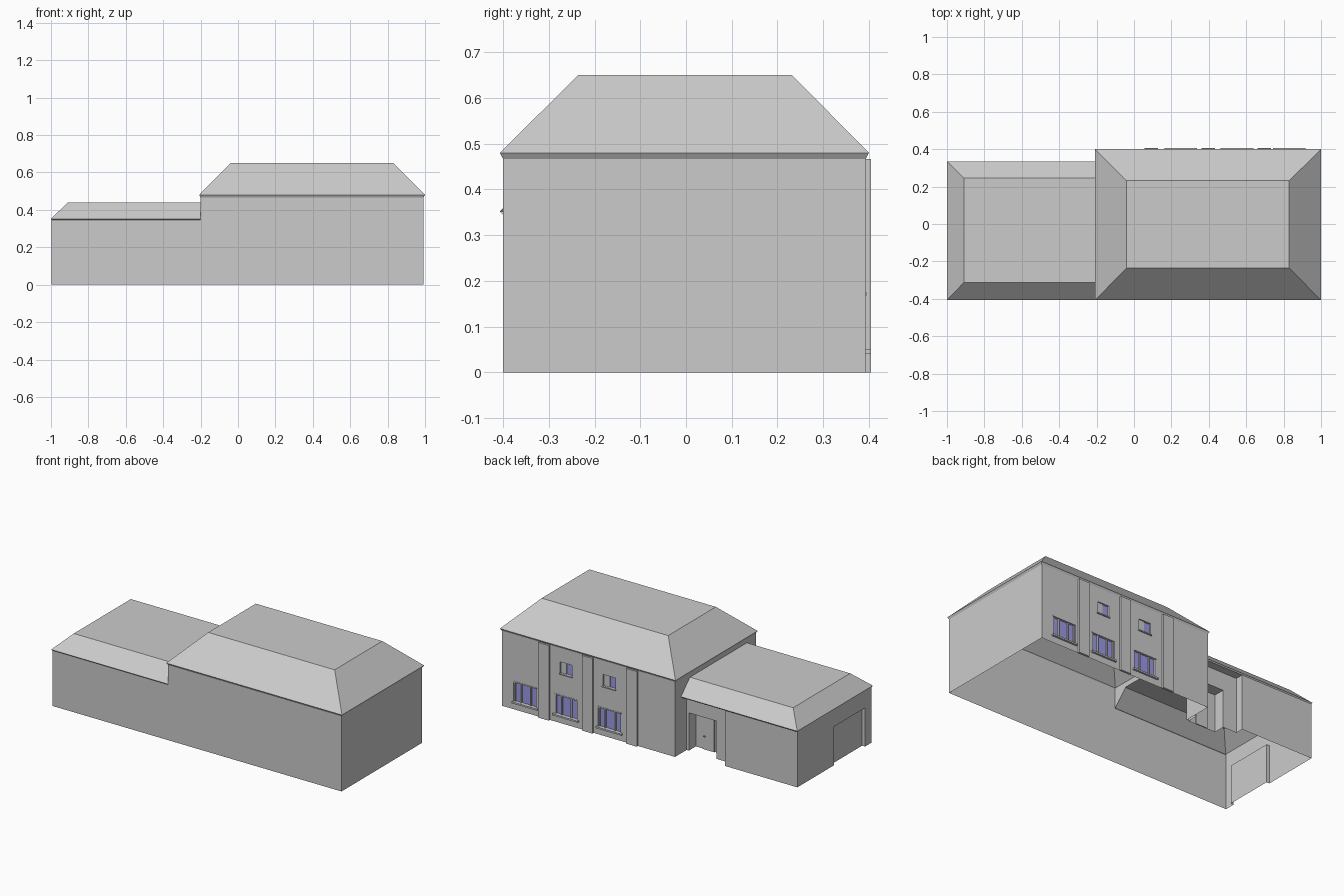
import bpy
import bmesh
from mathutils import Vector

cube = bpy.data.objects.get("Cube")
if cube:
    bpy.data.objects.remove(cube, do_unlink=True)


def material(name, rgb):
    m = bpy.data.materials.new(name)
    m.use_nodes = True
    m.diffuse_color = (*rgb, 1)
    m.node_tree.nodes["Principled BSDF"].inputs["Base Color"].default_value = (*rgb, 1)
    return m


GREY = material("grey plaster", (0.6, 0.6, 0.6))
GLASS = material("blue glass", (0.33, 0.33, 0.82))
X, Y, Z = Vector((1, 0, 0)), Vector((0, 1, 0)), Vector((0, 0, 1))


def face(bm, pts, out, mat=0):
    """Add a face whose normal points along out."""
    f = bm.faces.new([bm.verts.new(p) for p in pts])
    f.normal_update()
    if f.normal.dot(out) < 0:
        f.normal_flip()
    f.material_index = mat


def finish(name, bm):
    bmesh.ops.remove_doubles(bm, verts=bm.verts[:], dist=0.0002)
    me = bpy.data.meshes.new(name)
    bm.to_mesh(me)
    bm.free()
    me.materials.append(GREY)
    me.materials.append(GLASS)
    ob = bpy.data.objects.new(name, me)
    bpy.context.collection.objects.link(ob)
    return ob


def sheet(name, pts, out):
    bm = bmesh.new()
    face(bm, pts, out)
    return finish(name, bm)


def box(name, x0, x1, y0, y1, z0, z1):
    bm = bmesh.new()
    bmesh.ops.create_cube(bm, size=1)
    for v in bm.verts:
        v.co = ((x0 + x1) / 2 + v.co.x * (x1 - x0),
                (y0 + y1) / 2 + v.co.y * (y1 - y0),
                (z0 + z1) / 2 + v.co.z * (z1 - z0))
    return finish(name, bm)


def wall(name, origin, along, out, u0, u1, height, holes):
    """Wall sheet with recessed openings (u0, u1, z0, z1, depth, material)."""
    bm = bmesh.new()

    def at(u, z, d=0):
        return origin + along * u + Z * z - out * d

    us = sorted({u0, u1, *(h[0] for h in holes), *(h[1] for h in holes)})
    zs = sorted({0, height, *(h[2] for h in holes), *(h[3] for h in holes)})
    for a, b in zip(us, us[1:]):
        for c, d in zip(zs, zs[1:]):
            mu, mz = (a + b) / 2, (c + d) / 2
            if not any(h[0] < mu < h[1] and h[2] < mz < h[3] for h in holes):
                face(bm, [at(a, c), at(b, c), at(b, d), at(a, d)], out)
    for a, b, c, d, depth, mat in holes:
        rim = [(a, c), (b, c), (b, d), (a, d)]
        mid = at((a + b) / 2, (c + d) / 2)
        face(bm, [at(u, z, depth) for u, z in rim], out, mat)
        for i in range(4):
            p, q = rim[i], rim[(i + 1) % 4]
            if p[1] == 0 and q[1] == 0:
                continue
            face(bm, [at(*p), at(*q), at(*q, depth), at(*p, depth)], mid - (at(*p) + at(*q)) / 2)
    return finish(name, bm)


def hip_roof(name, rings, skip=()):
    """Loft rectangles (x0, x1, y0, y1, z) into a hipped roof with a flat top."""
    bm = bmesh.new()
    loops = [[Vector((x, y, z)) for x, y in ((a, c), (b, c), (b, d), (a, d))]
             for a, b, c, d, z in rings]
    outs = [-Y, X, Y, -X]
    for low, high in zip(loops, loops[1:]):
        for i in range(4):
            if i not in skip:
                j = (i + 1) % 4
                face(bm, [low[i], low[j], high[j], high[i]], outs[i])
    face(bm, loops[-1], Z)
    return finish(name, bm)


# Main dimensions
FRONT, BACK, LEFT, RIGHT, MID = -0.4, 0.393, 0.992, -0.997, -0.2
TALL, LOW = 0.467, 0.345
LOW_BACK, PORCH, PORCH_X = 0.33, 0.28, -0.5

# Plain outer walls
sheet("front_wall", [(RIGHT, FRONT, 0), (LEFT, FRONT, 0), (LEFT, FRONT, TALL),
                     (MID, FRONT, TALL), (MID, FRONT, LOW), (RIGHT, FRONT, LOW)], -Y)
sheet("left_wall", [(LEFT, FRONT, 0), (LEFT, BACK, 0), (LEFT, BACK, TALL), (LEFT, FRONT, TALL)], X)
sheet("tall_inner_wall", [(MID, BACK, 0), (MID, BACK, TALL), (MID, FRONT, TALL), (MID, FRONT, LOW),
                          (MID, -0.31, 0.44), (MID, 0.21, 0.44), (MID, 0.21, 0)], -X)

# Back wall of the tall wing with its windows
big = [(0.75, 0.91), (0.47, 0.63), (0.17, 0.33)]
small = [(0.51, 0.59), (0.21, 0.295)]
wall("tall_back_wall", Y * BACK, X, Y, MID, LEFT, TALL,
     [(a, b, 0.05, 0.175, 0.012, 1) for a, b in big] +
     [(a, b, 0.31, 0.38, 0.012, 1) for a, b in small])
for a, b in big:
    box("window_sill", a - 0.008, b + 0.008, BACK - 0.012, 0.405, 0.04, 0.05)
    box("window_head", a, b, BACK - 0.012, BACK + 0.002, 0.168, 0.175)
    for t in (0.0, 0.28, 0.72, 1.0):
        x = a + 0.004 + t * (b - a - 0.008)
        box("window_mullion", x - 0.004, x + 0.004, BACK - 0.012, BACK - 0.003, 0.05, 0.17)
for a, b in small:
    box("small_window_sill", a - 0.005, b + 0.005, BACK - 0.012, 0.4, 0.303, 0.31)
    box("small_window_shutter", (a + b) / 2, b, BACK - 0.012, BACK - 0.007, 0.31, 0.38)

# Pilasters
for x in (0.055, 0.36, 0.66):
    box("pilaster", x, x + 0.073, BACK - 0.002, 0.405, 0, TALL)

# Low wing: garage side, back wall and porch
wall("garage_wall", X * RIGHT, Y, -X, FRONT, LOW_BACK, LOW, [(-0.335, -0.03, 0, 0.24, 0.02, 0)])
sheet("low_back_wall", [(RIGHT, LOW_BACK, 0), (PORCH_X, LOW_BACK, 0),
                        (PORCH_X, LOW_BACK, LOW), (RIGHT, LOW_BACK, LOW)], Y)
sheet("porch_step_wall", [(PORCH_X, PORCH, 0), (PORCH_X, LOW_BACK, 0),
                          (PORCH_X, LOW_BACK, LOW), (PORCH_X, PORCH, LOW)], X)
wall("porch_wall", Y * PORCH, X, Y, PORCH_X, MID, LOW, [(-0.405, -0.215, 0, 0.235, 0.07, 0)])
sheet("porch_soffit", [(PORCH_X, PORCH, LOW), (MID, PORCH, LOW),
                       (MID, LOW_BACK, LOW), (PORCH_X, LOW_BACK, LOW)], -Z)
box("front_door", -0.345, -0.265, 0.21, 0.216, 0, 0.2)
box("door_handle", -0.285, -0.275, 0.216, 0.224, 0.08, 0.086)

# Roofs with a small flared eave
hip_roof("tall_roof", [(MID, LEFT, FRONT, BACK, TALL), (-0.208, 1, -0.407, 0.4, 0.48),
                       (-0.04, 0.83, -0.236, 0.232, 0.65)])
hip_roof("low_roof", [(RIGHT, MID, FRONT, LOW_BACK, LOW), (-1, MID, -0.407, 0.335, 0.352),
                      (-0.91, MID, -0.313, 0.247, 0.44)], skip=(1,))
